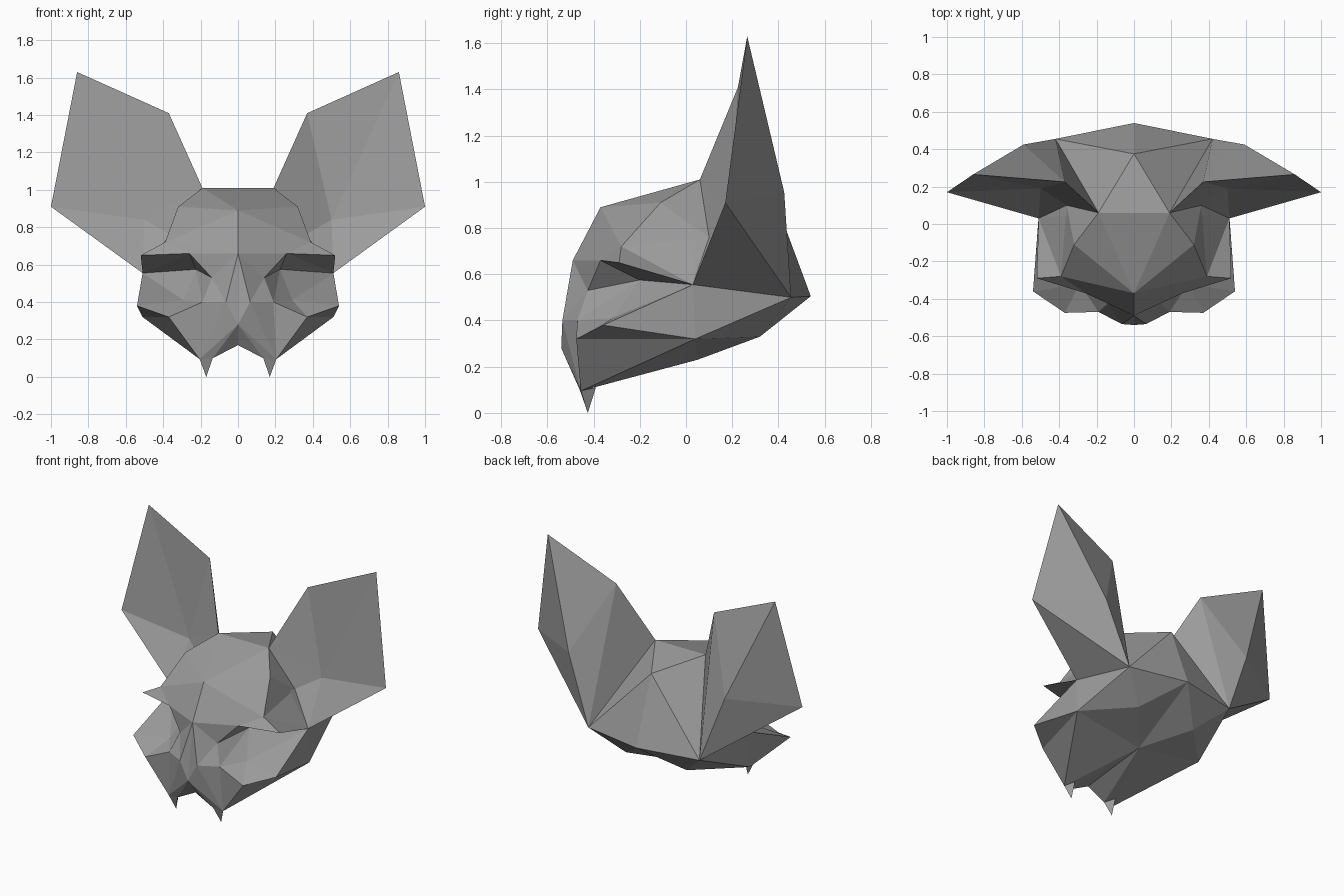
import bpy, bmesh

if "Cube" in bpy.data.objects:
    bpy.data.objects.remove(bpy.data.objects["Cube"])

fur = bpy.data.materials.new("grey")
fur.diffuse_color = (0.33, 0.33, 0.33, 1)
fur.use_nodes = True
fur.node_tree.nodes["Principled BSDF"].inputs["Base Color"].default_value = fur.diffuse_color

# Landmarks of the right half, shared between parts
skull = dict(
    crown_mid=(0, .06, 1.01), crown=(.19, .06, 1.01), forehead=(0, -.37, .89),
    temple=(.32, -.11, .91), brow_side=(.39, -.28, .72), brow_tip=(.52, -.29, .65),
    brow=(.26, -.37, .66), cheekbone=(.51, .03, .555), ear_root=(.36, .10, .76),
    ear_back=(.42, .455, .50), nape=(0, .375, .95), back=(0, .54, .505))
face = dict(
    bridge=(0, -.49, .66), eye_in=(.14, -.425, .53), eye_pit=(.225, -.2, .575),
    lid=(.29, -.32, .41), nostril=(.065, -.535, .40), muzzle=(.19, -.47, .40),
    lip=(0, -.54, .28), cheek=(.54, -.36, .38), jowl=(.37, -.475, .32))
jaw = dict(
    jaw=(.51, .04, .32), canine=(.205, -.455, .095), canine_in=(.135, -.46, .10),
    mouth=(0, -.46, .17), throat=(0, .05, .23), under=(.23, .32, .33),
    fang_back=(.17, -.39, .11), fang_tip=(.17, -.425, 0))
ear = dict(
    tip=(.86, .265, 1.63), inner=(.37, .225, 1.41), outer=(1.0, .17, .91),
    hollow=(.50, .19, .84), ridge=(.59, .425, .955))
P = {**skull, **face, **jaw, **ear}


def build(name, fans):
    """Make triangle fans (hub: rim points) on the right side, mirrored to the left."""
    bm = bmesh.new()
    for side in (1, -1):
        verts = {}

        def vert(key):
            if key not in verts:
                x, y, z = P[key]
                verts[key] = bm.verts.new((side * x, y, z))
            return verts[key]

        for fan in fans:
            hub, rim = fan.split(":")
            rim = rim.split()
            for a, b in zip(rim, rim[1:]):
                bm.faces.new([vert(hub), vert(a), vert(b)])
    bmesh.ops.remove_doubles(bm, verts=bm.verts, dist=0.0005)
    bmesh.ops.recalc_face_normals(bm, faces=bm.faces)
    mesh = bpy.data.meshes.new(name)
    bm.to_mesh(mesh)
    bm.free()
    mesh.materials.append(fur)
    obj = bpy.data.objects.new(name, mesh)
    bpy.context.collection.objects.link(obj)


# Head: skull, brows, eye sockets, muzzle and jaw
build("head", [
    "crown: crown_mid forehead temple ear_root cheekbone ear_back nape crown_mid",
    "brow_side: forehead bridge brow brow_tip cheekbone ear_root temple forehead",
    "jaw: ear_back cheekbone cheek jowl canine throat under ear_back",
    "eye_pit: brow cheekbone lid muzzle eye_in brow",
    "back: nape ear_back under throat",
    "canine: jowl muzzle nostril lip canine_in throat",
    "lid: cheekbone cheek jowl muzzle",
    "mouth: lip canine_in throat",
    "nostril: muzzle eye_in bridge lip",
    "brow: brow_tip cheekbone",
    "brow: bridge eye_in",
])

# Ears: hollow front, ridged back, closed at the root
build("ears", [
    "hollow: inner tip outer cheekbone ear_root crown inner",
    "ridge: tip outer ear_back inner tip",
    "ear_back: cheekbone outer",
    "ear_back: inner crown",
    "cheekbone: crown ear_root",
    "cheekbone: crown ear_back",
])

# Fangs
build("fangs", [
    "fang_tip: canine canine_in fang_back canine",
    "canine: canine_in fang_back",
])
